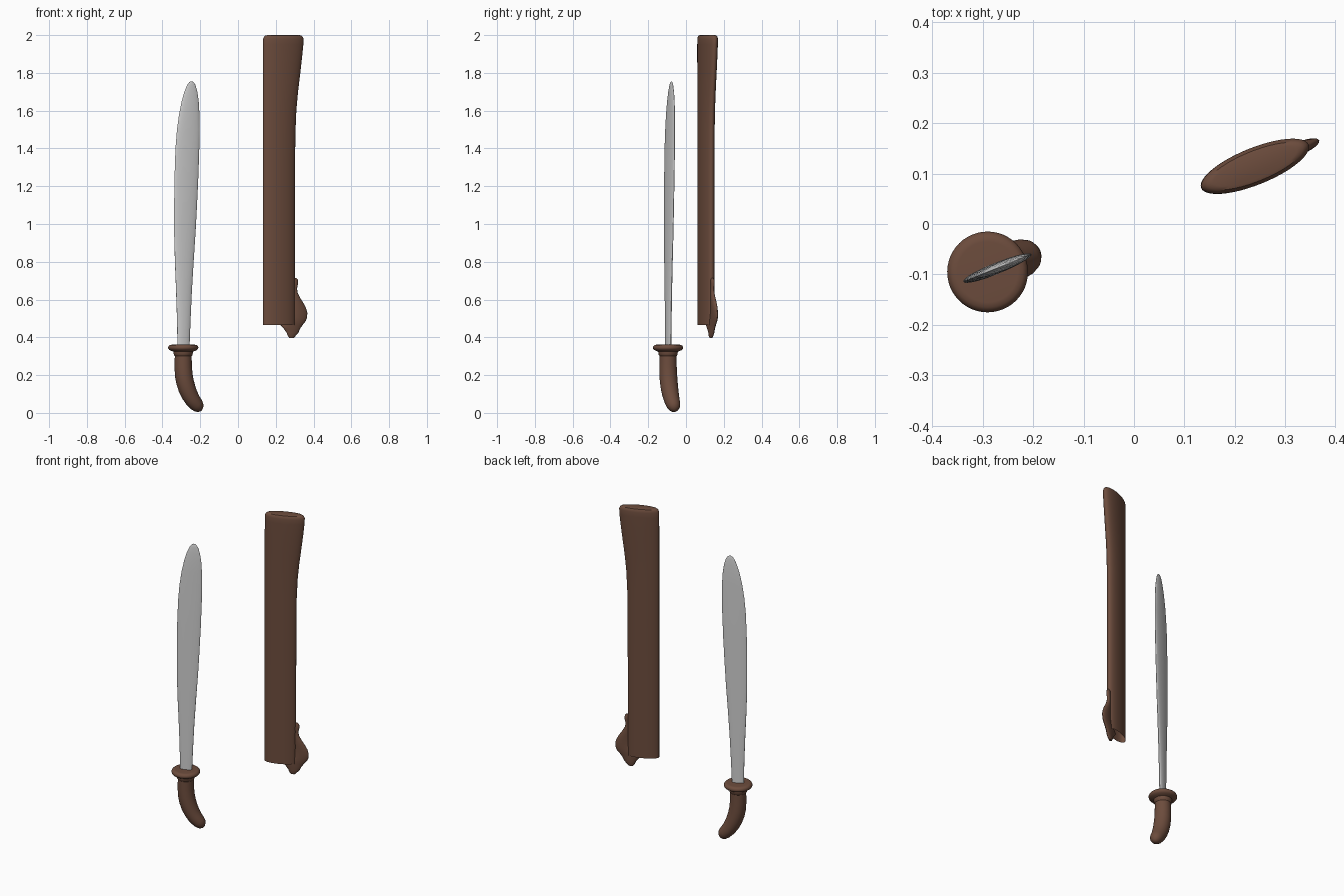
import bpy, bmesh, math
from mathutils import Vector

ANG = math.radians(22)            # both objects are turned by this angle in plan
U = Vector((math.cos(ANG), math.sin(ANG), 0))
V = Vector((-math.sin(ANG), math.cos(ANG), 0))
Z = Vector((0, 0, 1))
C = math.cos(ANG)


def material(name, rgb):
    m = bpy.data.materials.new(name)
    m.diffuse_color = (*rgb, 1)
    return m


wood = material("brown wood", (0.15, 0.072, 0.046))
steel = material("steel", (0.62, 0.62, 0.62))


def loft(name, origin, rings, mat, n=40, cap0=True, cap1=True, angle=40):
    """Skin elliptical rings given as (u, z, half width, half thickness, tilt)."""
    bm = bmesh.new()
    rows = []
    for u, z, a, b, tilt in rings:
        t = math.radians(tilt)
        axis = U * math.cos(t) + Z * math.sin(t)
        c = Vector((*origin, z)) + U * u
        rows.append([bm.verts.new(c + axis * (a * math.cos(k)) + V * (b * math.sin(k)))
                     for k in (2 * math.pi * i / n for i in range(n))])
    for r, s in zip(rows, rows[1:]):
        for i in range(n):
            j = (i + 1) % n
            bm.faces.new((r[i], r[j], s[j], s[i]))
    if cap0:
        bm.faces.new(rows[0][::-1])
    if cap1:
        bm.faces.new(rows[-1])
    bmesh.ops.recalc_face_normals(bm, faces=bm.faces)
    me = bpy.data.meshes.new(name)
    bm.to_mesh(me)
    bm.free()
    me.materials.append(mat)
    ob = bpy.data.objects.new(name, me)
    bpy.context.collection.objects.link(ob)
    bpy.ops.object.select_all(action='DESELECT')
    ob.select_set(True)
    bpy.context.view_layer.objects.active = ob
    bpy.ops.object.shade_smooth_by_angle(angle=math.radians(angle))
    return ob


def spans(data, x0):
    """Turn (z, front-view left x, right x, half thickness) into rings."""
    return [(((l + r) / 2 - x0) / C, z, (r - l) / 2 / C, t, 0) for z, l, r, t in data]


SWORD = (-0.29, -0.095)
SHEATH = (0.2165, 0.105)

# blade: leaf shaped, widening then curving to a rounded point
loft("blade", SWORD, spans([
    (0.345, -0.320, -0.257, 0.011), (0.5, -0.323, -0.251, 0.011),
    (0.65, -0.328, -0.244, 0.011), (0.8, -0.334, -0.235, 0.011),
    (0.95, -0.338, -0.225, 0.011), (1.1, -0.338, -0.217, 0.011),
    (1.25, -0.336, -0.210, 0.011), (1.4, -0.331, -0.205, 0.011),
    (1.5, -0.323, -0.203, 0.010), (1.58, -0.312, -0.204, 0.010),
    (1.65, -0.298, -0.208, 0.009), (1.70, -0.284, -0.215, 0.007),
    (1.735, -0.270, -0.225, 0.005), (1.75, -0.259, -0.234, 0.003),
    (1.755, -0.250, -0.243, 0.001)], -0.29), steel)

# handle: round grip sweeping sideways to a blunt end
loft("handle", SWORD, [(u, z, r, r, t) for u, z, r, t in [
    (0, 0.335, 0.044, 0), (0, 0.29, 0.045, 0), (0, 0.245, 0.046, 2),
    (0.003, 0.2, 0.047, 8), (0.010, 0.165, 0.047, 15), (0.021, 0.13, 0.046, 22),
    (0.036, 0.097, 0.044, 29), (0.054, 0.068, 0.041, 36), (0.076, 0.043, 0.037, 42),
    (0.089, 0.030, 0.031, 45), (0.097, 0.020, 0.022, 45), (0.102, 0.014, 0.010, 45),
    (0.103, 0.013, 0.002, 45)]], wood)

# guard: rounded disc with a small collar beneath
loft("guard", SWORD, [(0, z, r, r, 0) for z, r in [
    (0.300, 0.044), (0.306, 0.049), (0.316, 0.051), (0.324, 0.052), (0.328, 0.062),
    (0.333, 0.073), (0.340, 0.079), (0.347, 0.080), (0.354, 0.077), (0.360, 0.070),
    (0.361, 0.060)]], wood, n=48)

# scabbard: flat tube, open at the mouth, flared at the closed end
loft("scabbard", SHEATH, spans([
    (0.465, 0.133, 0.300, 0.0325), (0.9, 0.133, 0.300, 0.0325),
    (1.3, 0.133, 0.301, 0.0325), (1.48, 0.133, 0.303, 0.033),
    (1.6, 0.133, 0.308, 0.033), (1.7, 0.133, 0.317, 0.034),
    (1.8, 0.133, 0.329, 0.035), (1.88, 0.133, 0.338, 0.036),
    (1.95, 0.133, 0.345, 0.0365), (1.98, 0.134, 0.346, 0.0365),
    (1.991, 0.138, 0.342, 0.034), (1.998, 0.146, 0.334, 0.030),
    (2.0, 0.158, 0.322, 0.024)], 0.2165), wood, n=48, cap0=False)

# belt hook: thin carved fitting on the edge of the scabbard mouth
loft("belt_hook", SHEATH, spans([
    (0.714, 0.292, 0.309, 0.004), (0.705, 0.290, 0.316, 0.009),
    (0.685, 0.290, 0.318, 0.010), (0.66, 0.290, 0.312, 0.009),
    (0.635, 0.290, 0.315, 0.010), (0.61, 0.290, 0.328, 0.012),
    (0.58, 0.290, 0.347, 0.013), (0.555, 0.288, 0.360, 0.013),
    (0.53, 0.285, 0.367, 0.013), (0.505, 0.275, 0.366, 0.013),
    (0.485, 0.255, 0.358, 0.013), (0.465, 0.225, 0.342, 0.013),
    (0.445, 0.243, 0.328, 0.012), (0.425, 0.257, 0.320, 0.011),
    (0.408, 0.264, 0.305, 0.010), (0.397, 0.272, 0.296, 0.006)], 0.2165),
    wood, n=24)
